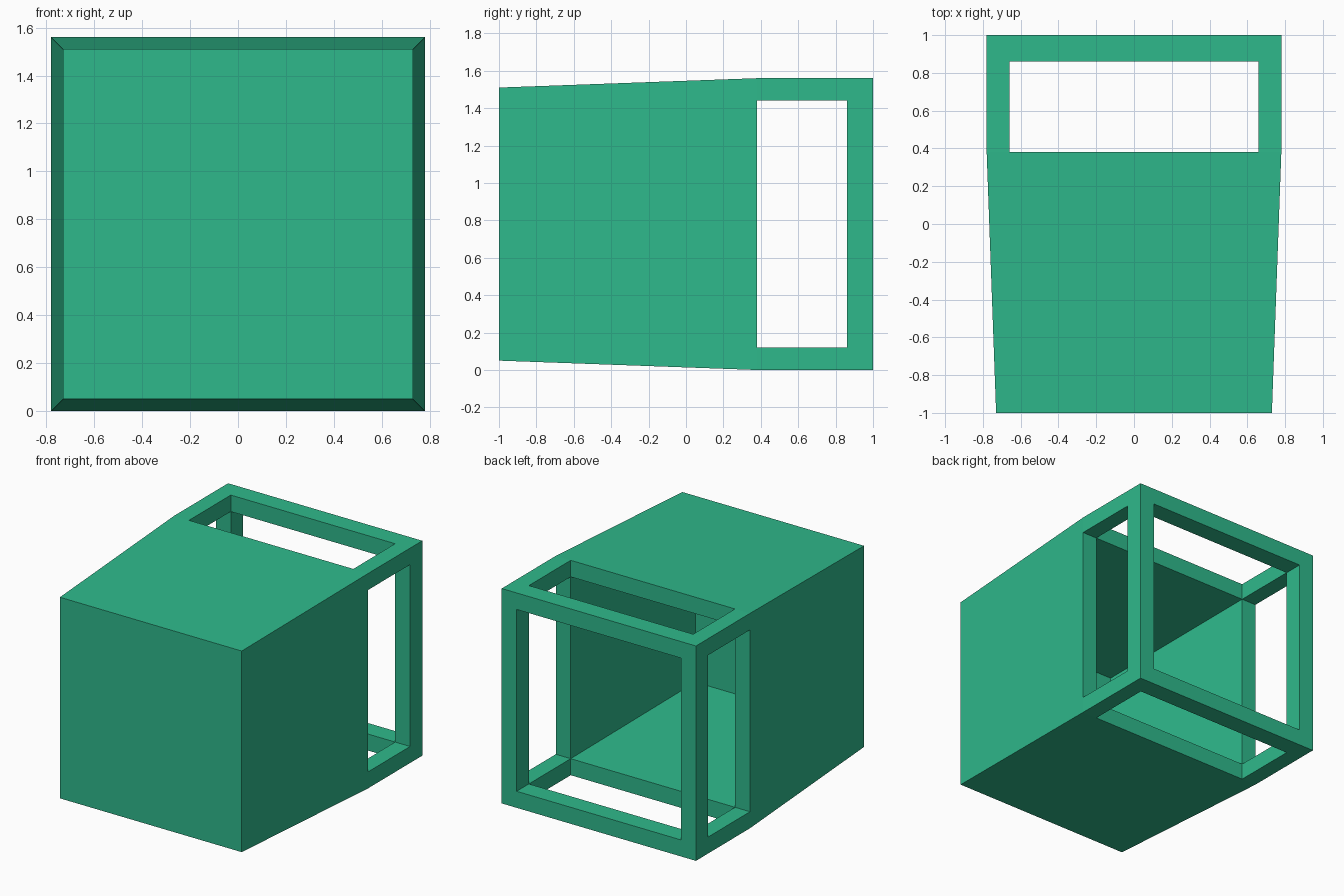
import bpy, bmesh

if "Cube" in bpy.data.objects:
    bpy.data.objects.remove(bpy.data.objects["Cube"])

# One flat colour
green = bpy.data.materials.new("emerald_green")
green.diffuse_color = (0.028, 0.485, 0.26, 1.0)
green.use_nodes = True
green.node_tree.nodes["Principled BSDF"].inputs["Base Color"].default_value = green.diffuse_color

# Square cross-section lines (shared by x and z) and depth lines
S = [-0.78, -0.66, 0.66, 0.78]
Y = [-1.0, -0.98, 0.38, 0.86, 1.0]
MID = 0.78          # height of the centre axis
TAPER = 0.05        # how far the walls draw in at the front


def solid(i, j, k):
    """Which grid cells are filled: front panel, tapered walls, corner rails, rear ring."""
    if not (0 <= i < 3 and 0 <= k < 3 and 0 <= j < 4):
        return False
    if j == 0:
        return True
    if j == 2:
        return i != 1 and k != 1
    return i != 1 or k != 1


def place(i, j, k):
    """Grid corner to position, with the front taper."""
    t = TAPER * max(0.0, (Y[2] - Y[j]) / (Y[2] - Y[0]))
    inset = lambda v: v - t if v > 0 else v + t
    return (inset(S[i]), Y[j], inset(S[k]) + MID)


bm = bmesh.new()
verts = {}


def vert(key):
    if key not in verts:
        verts[key] = bm.verts.new(place(*key))
    return verts[key]


# Hollow tapered hood with open rear frame: skin every filled cell's exposed sides
for i in range(3):
    for j in range(4):
        for k in range(3):
            if not solid(i, j, k):
                continue
            for axis in range(3):
                for side in (0, 1):
                    n = [i, j, k]
                    n[axis] += 1 if side else -1
                    if solid(*n):
                        continue
                    u, v = (axis + 1) % 3, (axis + 2) % 3
                    loop = []
                    for a, b in ((0, 0), (1, 0), (1, 1), (0, 1)):
                        c = [i, j, k]
                        c[axis] += side
                        c[u] += a
                        c[v] += b
                        loop.append(vert(tuple(c)))
                    bm.faces.new(loop if side else loop[::-1])

bm.normal_update()
mesh = bpy.data.meshes.new("hood_with_open_frame")
bm.to_mesh(mesh)
bm.free()
mesh.materials.append(green)
obj = bpy.data.objects.new("hood_with_open_frame", mesh)
bpy.context.collection.objects.link(obj)
